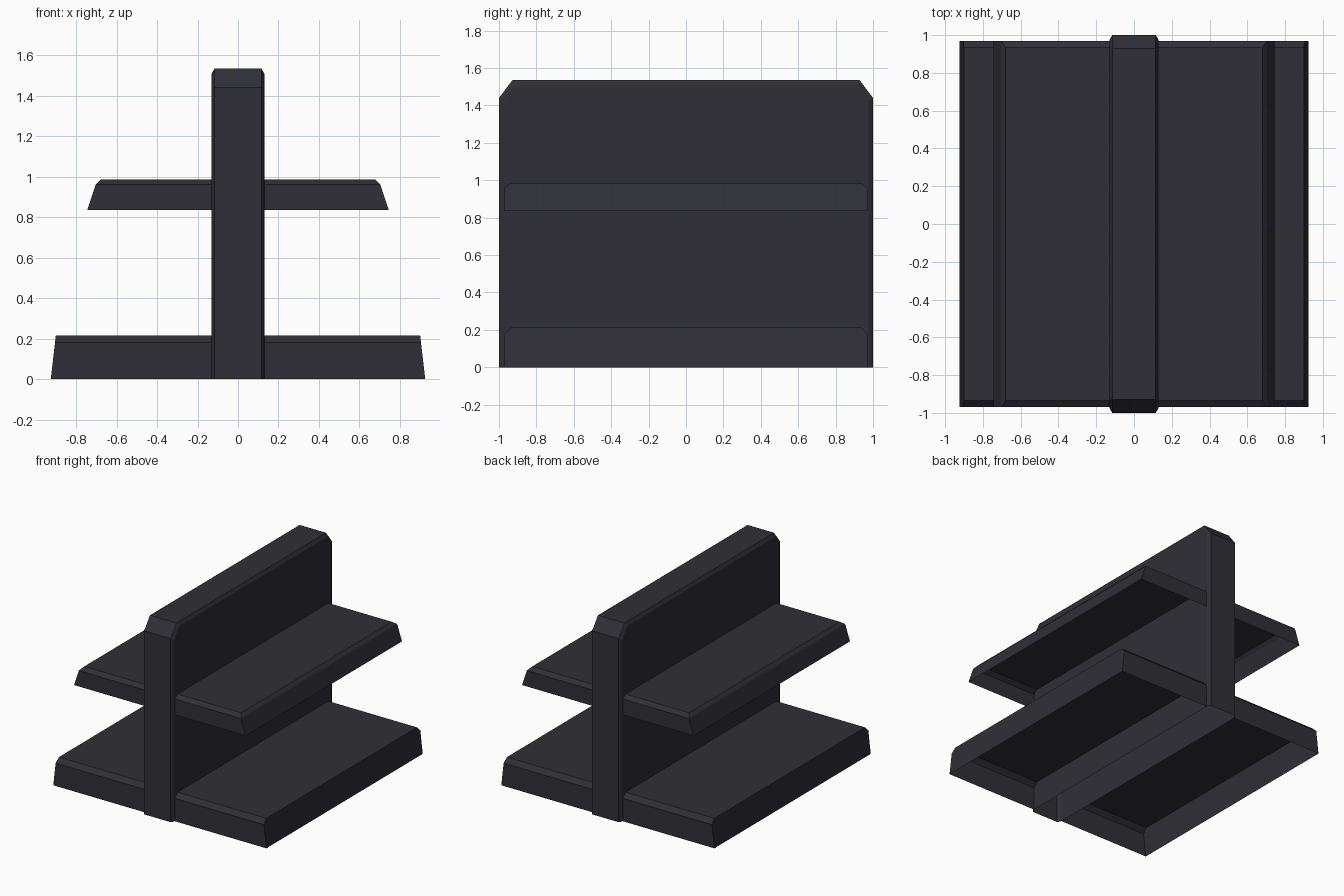
import bpy, bmesh
from mathutils import Vector

if "Cube" in bpy.data.objects:
    bpy.data.objects.remove(bpy.data.objects["Cube"])

mat = bpy.data.materials.new("charcoal_metal")
mat.diffuse_color = (0.028, 0.028, 0.037, 1)
mat.use_nodes = True
mat.node_tree.nodes["Principled BSDF"].inputs["Base Color"].default_value = mat.diffuse_color


def make_shell(name, verts, faces):
    """Open-bottomed shell with every face pointing away from its middle."""
    bm = bmesh.new()
    vs = [bm.verts.new(v) for v in verts]
    for f in faces:
        bm.faces.new([vs[i] for i in f])
    mid = sum((v.co for v in vs), Vector()) / len(vs)
    bm.normal_update()
    for f in bm.faces:
        if f.normal.dot(f.calc_center_median() - mid) < 0:
            f.normal_flip()
    me = bpy.data.meshes.new(name)
    bm.to_mesh(me)
    bm.free()
    me.materials.append(mat)
    ob = bpy.data.objects.new(name, me)
    bpy.context.collection.objects.link(ob)


def strips(rings, n):
    """Quads joining successive open profiles of n points."""
    return [(r * n + i, r * n + i + 1, (r + 1) * n + i + 1, (r + 1) * n + i)
            for r in range(rings - 1) for i in range(n - 1)]


# Central upright panel: chamfered profile lofted across x, open underneath
outer = [(-1, 0), (-1, 1.44), (-.928, 1.535), (.928, 1.535), (1, 1.44), (1, 0)]
inner = [(-.975, 0), (-.975, 1.43), (-.915, 1.51), (.915, 1.51), (.975, 1.43), (.975, 0)]
rings = [(-.13, inner), (-.115, outer), (.115, outer), (.13, inner)]
verts = [(x, y, z) for x, prof in rings for y, z in prof]
make_shell("upright_panel", verts,
           strips(4, 6) + [tuple(range(6)), tuple(range(18, 24))])


# Shelves: hollow trays with sloping outer lip, one on each side
def shelf(name, side, zs, xs):
    ys = (.97, .97, .935)
    prof = [(-ys[i], zs[i], xs[i]) for i in (0, 1, 2)]
    prof += [(ys[i], zs[i], xs[i]) for i in (2, 1, 0)]
    verts = [(side * .13, y, z) for y, z, x in prof]
    verts += [(side * x, y, z) for y, z, x in prof]
    lip = [(6, 7, 10, 11), (7, 8, 9, 10)]
    make_shell(name, verts, strips(2, 6) + lip)


for label, s in (("left", -1), ("right", 1)):
    shelf("base_shelf_" + label, s, (0, .18, .215), (.925, .904, .90))
    shelf("upper_shelf_" + label, s, (.835, .96, .985), (.745, .703, .68))
